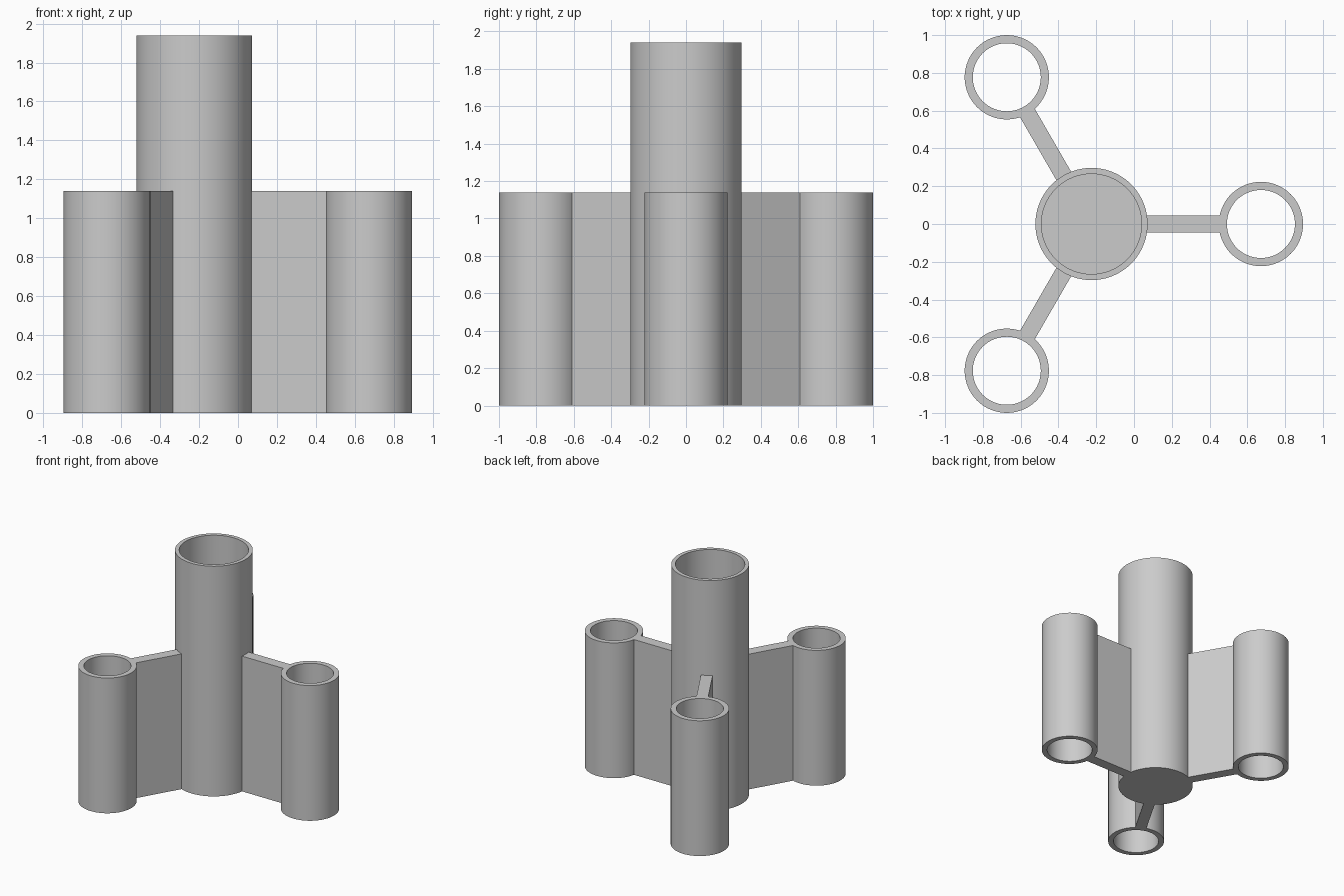
import bpy, bmesh, math
from mathutils import Matrix, Vector

cube = bpy.data.objects.get("Cube")
if cube:
    bpy.data.objects.remove(cube, do_unlink=True)

HUB = Vector((-0.225, 0, 0))
HUB_R, HUB_IN, HUB_H, FLOOR = 0.297, 0.265, 1.94, 0.03
TUBE_R, TUBE_IN, TUBE_H = 0.223, 0.18, 1.14
REACH, FIN = 0.897, 0.09
SEGMENTS = 96

grey = bpy.data.materials.new("plain grey")
grey.use_nodes = True
grey.diffuse_color = (0.6, 0.6, 0.6, 1)
grey.node_tree.nodes["Principled BSDF"].inputs["Base Color"].default_value = grey.diffuse_color


def finish(bm, name, matrix):
    bmesh.ops.recalc_face_normals(bm, faces=bm.faces)
    mesh = bpy.data.meshes.new(name)
    bm.to_mesh(mesh)
    bm.free()
    mesh.materials.append(grey)
    obj = bpy.data.objects.new(name, mesh)
    obj.matrix_world = matrix
    bpy.context.collection.objects.link(obj)
    bpy.ops.object.select_all(action='DESELECT')
    obj.select_set(True)
    bpy.context.view_layer.objects.active = obj
    bpy.ops.object.shade_smooth_by_angle(angle=math.radians(30))


def lathe(name, profile, matrix, closed):
    """Revolve (radius, height) points about the z axis."""
    bm = bmesh.new()
    verts = [bm.verts.new((r, 0, z)) for r, z in profile]
    ends = verts[1:] + verts[:1] if closed else verts[1:]
    edges = [bm.edges.new(pair) for pair in zip(verts, ends)]
    bmesh.ops.spin(bm, geom=verts + edges, axis=(0, 0, 1), cent=(0, 0, 0),
                   angle=math.tau, steps=SEGMENTS)
    bmesh.ops.remove_doubles(bm, verts=bm.verts, dist=0.0001)
    finish(bm, name, matrix)


# Tall central cup, closed at the bottom
lathe("central_cup",
      [(0, 0), (HUB_R, 0), (HUB_R, HUB_H), (HUB_IN, HUB_H), (HUB_IN, FLOOR), (0, FLOOR)],
      Matrix.Translation(HUB), False)

# Three open tubes, each joined to the cup by a flat fin
tube_profile = [(TUBE_IN, 0), (TUBE_R, 0), (TUBE_R, TUBE_H), (TUBE_IN, TUBE_H)]
for side, angle in (("left", 0), ("back", 120), ("front", 240)):
    arm = Matrix.Translation(HUB) @ Matrix.Rotation(math.radians(angle), 4, 'Z')
    lathe(side + "_tube", tube_profile, arm @ Matrix.Translation((REACH, 0, 0)), True)

    start, end = HUB_R - 0.015, REACH - TUBE_R + 0.02
    bm = bmesh.new()
    bmesh.ops.create_cube(bm, size=1)
    bmesh.ops.scale(bm, vec=(end - start, FIN, TUBE_H), verts=bm.verts)
    bmesh.ops.translate(bm, vec=((start + end) / 2, 0, TUBE_H / 2), verts=bm.verts)
    finish(bm, side + "_fin", arm)
